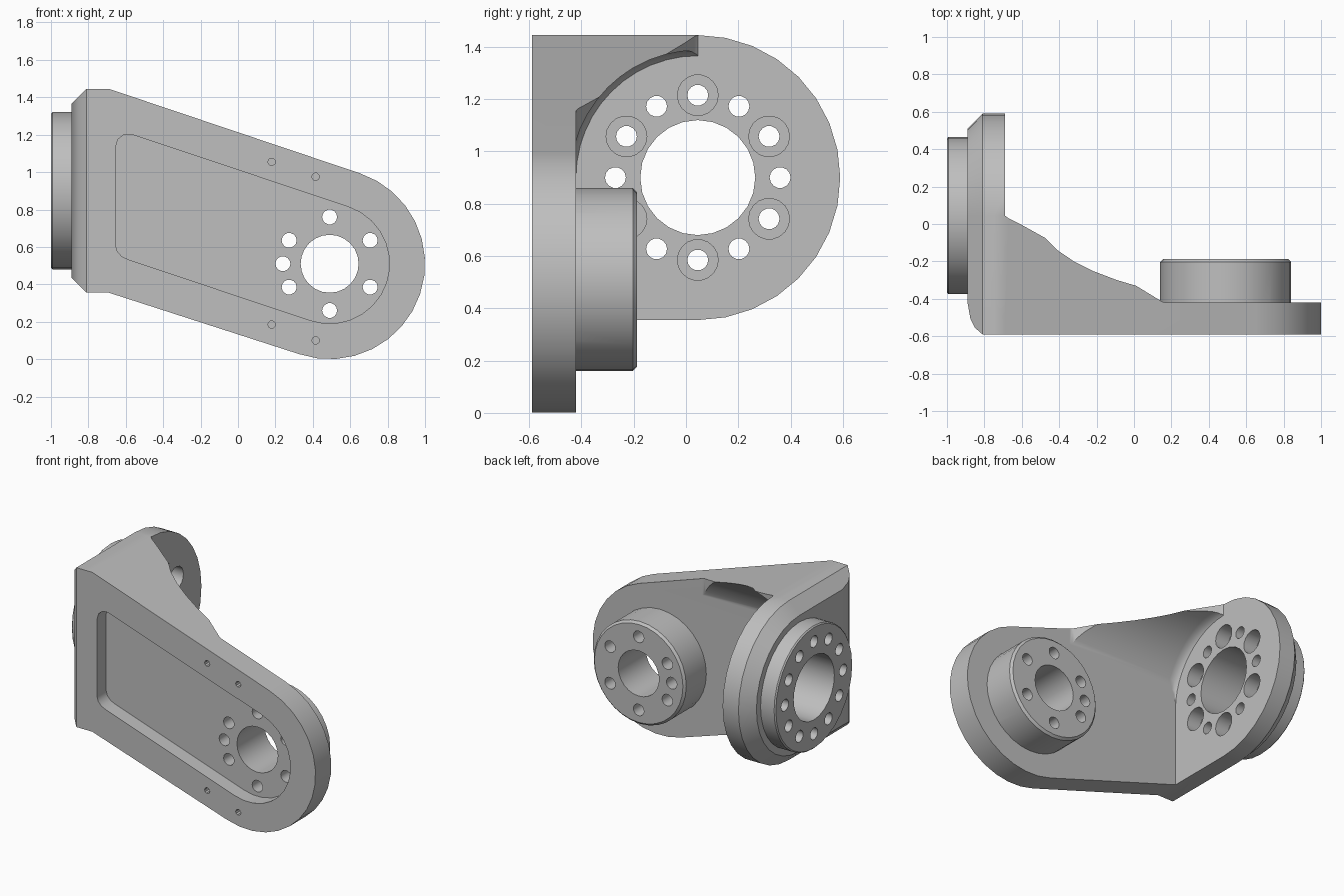
import bpy, bmesh, math

cube = bpy.data.objects.get("Cube")
if cube:
    bpy.data.objects.remove(cube, do_unlink=True)

grey = bpy.data.materials.new("machined_grey")
grey.use_nodes = True
colour = (0.52, 0.52, 0.52, 1)
grey.diffuse_color = colour
grey.node_tree.nodes["Principled BSDF"].inputs["Base Color"].default_value = colour


def place(u, v, w, axis):
    return {"x": (w, u, v), "y": (u, w, v), "z": (u, v, w)}[axis]


def loft(name, sections, axis):
    """Capped solid through sections [(offset, 2D outline), ...] along an axis."""
    bm = bmesh.new()
    rings = [[bm.verts.new(place(u, v, w, axis)) for u, v in pts] for w, pts in sections]
    n = len(rings[0])
    for a, b in zip(rings, rings[1:]):
        for i in range(n):
            j = (i + 1) % n
            bm.faces.new((a[i], a[j], b[j], b[i]))
    bm.faces.new(rings[0])
    bm.faces.new(rings[-1])
    bmesh.ops.recalc_face_normals(bm, faces=bm.faces)
    me = bpy.data.meshes.new(name)
    bm.to_mesh(me)
    bm.free()
    me.materials.append(grey)
    ob = bpy.data.objects.new(name, me)
    bpy.context.collection.objects.link(ob)
    return ob


def prism(name, pts, axis, a, b):
    return loft(name, [(a, pts), (b, pts)], axis)


def arc(cu, cv, r, start, end, n):
    """Arc of n + 1 points, in degrees."""
    angles = [math.radians(start + (end - start) * i / n) for i in range(n + 1)]
    return [(cu + r * math.cos(a), cv + r * math.sin(a)) for a in angles]


def circle(c, r, n):
    return arc(c[0], c[1], r, 0, 360, n)[:-1]


def combine(target, tool, operation):
    mod = target.modifiers.new("combine", "BOOLEAN")
    mod.operation = operation
    mod.solver = "EXACT"
    mod.object = tool
    bpy.context.view_layer.objects.active = target
    bpy.ops.object.modifier_apply(modifier=mod.name)
    bpy.data.objects.remove(tool, do_unlink=True)


HUB = (0.49, 0.51)        # x, z centre of the arm hub
FLANGE = (0.045, 0.90)    # y, z centre of the side flange
TILT = 71.5               # direction of the arm's sloping top edge normal


# Side flange: D-shaped slab with a chamfered outer rim and curved front corner
def d_shape(r, front):
    y, z = FLANGE
    return [(front, z - r)] + arc(y, z, r, -90, 90, 16) + [(front, z + r)]


bracket = loft("angle_bracket", [
    (-0.69, d_shape(0.545, -0.59)), (-0.81, d_shape(0.545, -0.59)),
    (-0.85, d_shape(0.505, -0.555)), (-0.875, d_shape(0.48, -0.505)),
    (-0.89, d_shape(0.465, -0.42))], "x")

# Tapered front arm with a round end
arm_outline = [(-0.75, 0.355), (-0.75, 1.445), (-0.69, 1.445)]
arm_outline += arc(*HUB, 0.51, TILT, TILT - 180, 16) + [(-0.69, 0.355)]
combine(bracket, prism("front_arm", arm_outline, "y", -0.59, -0.42), "UNION")

# Gusset under the sloping top edge, hollowed by a flared round cut
gusset = prism("gusset", [(-0.75, -0.5), (-0.75, 0.045), (-0.69, 0.045), (-0.67, 0.03),
                          (-0.6, -0.005), (-0.25, -0.2), (-0.03, -0.305),
                          (0.15, -0.415), (0.17, -0.42), (0.17, -0.5)], "z", 0.9, 1.7)
combine(gusset, prism("gusset_slope", arm_outline, "y", -0.7, 0.2), "INTERSECT")
hollow = [(-0.69, 0.466), (-0.68, 0.474), (-0.66, 0.482), (-0.63, 0.487), (0.4, 0.487)]
combine(gusset, loft("gusset_hollow", [(x, circle(FLANGE, r, 48)) for x, r in hollow], "x"),
        "DIFFERENCE")
combine(bracket, gusset, "UNION")

# Round hubs on the arm and on the flange
combine(bracket, loft("arm_hub", [(-0.5, circle(HUB, 0.35, 32)), (-0.203, circle(HUB, 0.35, 32)),
                                  (-0.188, circle(HUB, 0.335, 32))], "y"), "UNION")
combine(bracket, loft("flange_hub", [(-0.8, circle(FLANGE, 0.42, 32)),
                                     (-0.992, circle(FLANGE, 0.42, 32)),
                                     (-1.0, circle(FLANGE, 0.412, 32))], "x"), "UNION")

# Recessed pocket in the arm's front
pocket = [(-0.655, 0.61), (-0.655, 1.13), (-0.642, 1.175), (-0.61, 1.2), (-0.57, 1.202)]
pocket += arc(*HUB, 0.32, TILT, TILT - 180, 14) + [(-0.58, 0.5306), (-0.62, 0.548), (-0.645, 0.575)]
combine(bracket, prism("pocket", pocket, "y", -0.7, -0.49), "DIFFERENCE")


def drill(centre, r, axis, a, b, n=14):
    combine(bracket, prism("drill", circle(centre, r, n), axis, a, b), "DIFFERENCE")


def on_ring(centre, r, degrees):
    a = math.radians(degrees)
    return centre[0] + r * math.cos(a), centre[1] + r * math.sin(a)


# Central bores
drill(HUB, 0.155, "y", -0.8, 0.1, 24)
drill(FLANGE, 0.22, "x", -1.2, -0.5, 24)

# Arm hub bolt holes
for deg in (30, 90, 150, 180, 210, 270, 330):
    drill(on_ring(HUB, 0.25, deg), 0.04, "y", -0.8, 0.1)

# Flange bolt holes, every second one counterbored
for k in range(12):
    spot = on_ring(FLANGE, 0.315, 30 * k)
    drill(spot, 0.04, "x", -1.2, -0.5)
    if k % 2:
        drill(spot, 0.078, "x", -0.79, -0.5, 18)

# Small blind screw holes along the arm's edges
for spot in ((0.18, 1.055), (0.415, 0.975), (0.18, 0.185), (0.415, 0.10)):
    drill(spot, 0.02, "y", -0.7, -0.5, 10)

# Smooth curved faces, crisp machined edges
bpy.ops.object.select_all(action="DESELECT")
bracket.select_set(True)
bpy.context.view_layer.objects.active = bracket
bpy.ops.object.shade_smooth_by_angle(angle=math.radians(30))
weighted = bracket.modifiers.new("weighted_normals", "WEIGHTED_NORMAL")
weighted.keep_sharp = True
